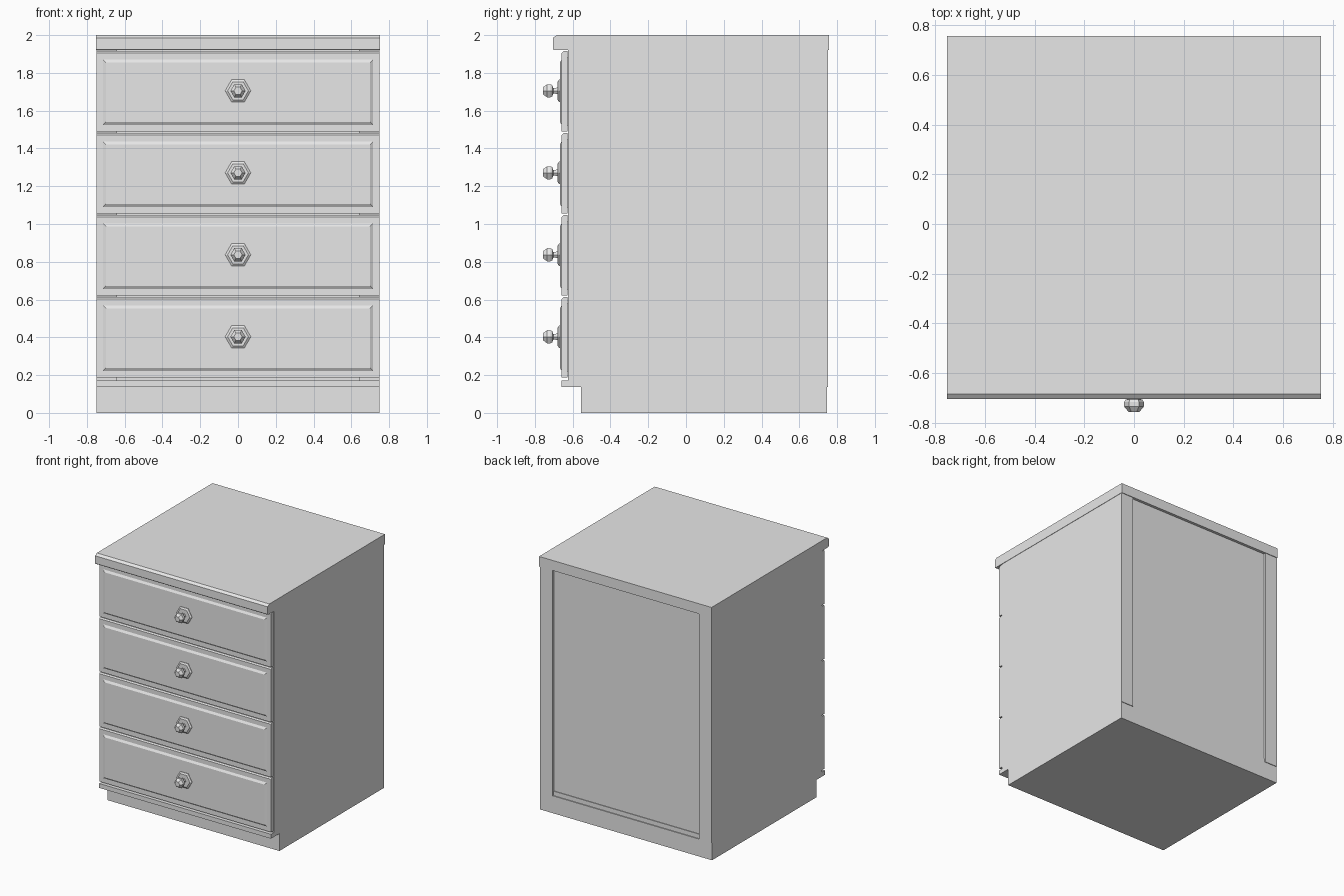
import bpy, bmesh, math

# Remove the default cube only
old = bpy.data.objects.get("Cube")
if old:
    bpy.data.objects.remove(old, do_unlink=True)

GREY = (0.8, 0.8, 0.8, 1.0)
paint = bpy.data.materials.new("light_grey")
paint.use_nodes = True
paint.diffuse_color = GREY
paint.node_tree.nodes["Principled BSDF"].inputs["Base Color"].default_value = GREY


def finish(name, bm):
    """Turn a bmesh into a flat-shaded, painted object."""
    bmesh.ops.recalc_face_normals(bm, faces=bm.faces[:])
    mesh = bpy.data.meshes.new(name)
    bm.to_mesh(mesh)
    bm.free()
    mesh.materials.append(paint)
    obj = bpy.data.objects.new(name, mesh)
    bpy.context.collection.objects.link(obj)
    return obj


def box_mesh(x0, x1, y0, y1, z0, z1):
    bm = bmesh.new()
    bmesh.ops.create_cube(bm, size=1)
    for v in bm.verts:
        v.co.x = x1 if v.co.x > 0 else x0
        v.co.y = y1 if v.co.y > 0 else y0
        v.co.z = z1 if v.co.z > 0 else z0
    return bm


def box(name, *bounds):
    return finish(name, box_mesh(*bounds))


def chamfer_front(bm, size, top_only=False):
    """Chamfer the long horizontal edges of the front face."""
    y0 = min(v.co.y for v in bm.verts)
    z1 = max(v.co.z for v in bm.verts)
    edges = [e for e in bm.edges
             if all(abs(v.co.y - y0) < 1e-5 for v in e.verts)
             and abs(e.verts[0].co.z - e.verts[1].co.z) < 1e-5
             and (not top_only or abs(e.verts[0].co.z - z1) < 1e-5)]
    bmesh.ops.bevel(bm, geom=edges, offset=size, segments=1, affect='EDGES')


def extrude_profile(name, points, half_width):
    """Extrude a (y, z) outline across the width."""
    bm = bmesh.new()
    face = bm.faces.new([bm.verts.new((-half_width, y, z)) for y, z in points])
    out = bmesh.ops.extrude_face_region(bm, geom=[face])
    for v in out["geom"]:
        if isinstance(v, bmesh.types.BMVert):
            v.co.x = half_width
    return finish(name, bm)


W = 0.75        # half width of the cabinet
STILE = 0.64    # inner edge of the side walls

# Plinth, base board, and top with a chamfered nose
box("plinth", -W, W, -0.555, 0.747, 0, 0.137)
box("base_board", -W, W, -0.66, 0.74, 0.137, 0.172)
extrude_profile("top_board",
                [(-0.705, 1.925), (-0.705, 1.985), (-0.685, 2.0),
                 (0.757, 2.0), (0.757, 1.92), (-0.70, 1.92)], W + 0.003)

# Side walls, with the back panel set in between them
for side, s in (("right", -1), ("left", 1)):
    x0, x1 = sorted((s * STILE, s * W))
    box(side + "_wall", x0, x1, -0.625, 0.752, 0.137, 1.92)
box("back_panel", -STILE, STILE, 0.70, 0.735, 0.137, 1.92)

# Front rails behind the gaps between drawers
PITCH = 0.434
FIRST = 0.40
for i in range(5):
    z = FIRST + (i - 0.5) * PITCH
    box(f"front_rail_{i + 1}", -STILE, STILE, -0.615, -0.55,
        max(z - 0.03, 0.15), min(z + 0.03, 1.93))


def drawer_front(name, z):
    """Slab with chamfered edges and a raised bevelled field."""
    bm = box_mesh(-W, W, -0.658, -0.627, z - 0.213, z + 0.213)
    chamfer_front(bm, 0.009, top_only=True)
    bm.normal_update()
    face = min(bm.faces, key=lambda f: f.calc_center_median().y)
    bmesh.ops.inset_region(bm, faces=[face], thickness=0.05, depth=0)
    bmesh.ops.inset_region(bm, faces=[face], thickness=0.022, depth=0.010)
    finish(name, bm)
    box(name + "_box", -STILE, STILE, -0.63, -0.50, z - 0.18, z + 0.18)


# Radius and depth of the knob, from the drawer face outwards
KNOB = [(0.068, -0.660), (0.068, -0.672), (0.055, -0.680), (0.020, -0.680),
        (0.016, -0.702), (0.034, -0.708), (0.040, -0.718), (0.040, -0.735),
        (0.022, -0.757)]


def knob(name, z, sides=6):
    bm = bmesh.new()
    rings = []
    for r, y in KNOB:
        rings.append([bm.verts.new((r * math.cos(math.tau * k / sides), y,
                                    z + r * math.sin(math.tau * k / sides)))
                      for k in range(sides)])
    for a, b in zip(rings, rings[1:]):
        for k in range(sides):
            n = (k + 1) % sides
            bm.faces.new((a[k], a[n], b[n], b[k]))
    bm.faces.new(rings[0])
    bm.faces.new(rings[-1])
    finish(name, bm)


# Four drawers with their knobs, bottom to top
for i in range(4):
    z = FIRST + i * PITCH
    drawer_front(f"drawer_{i + 1}", z)
    knob(f"knob_{i + 1}", z + 0.003)
